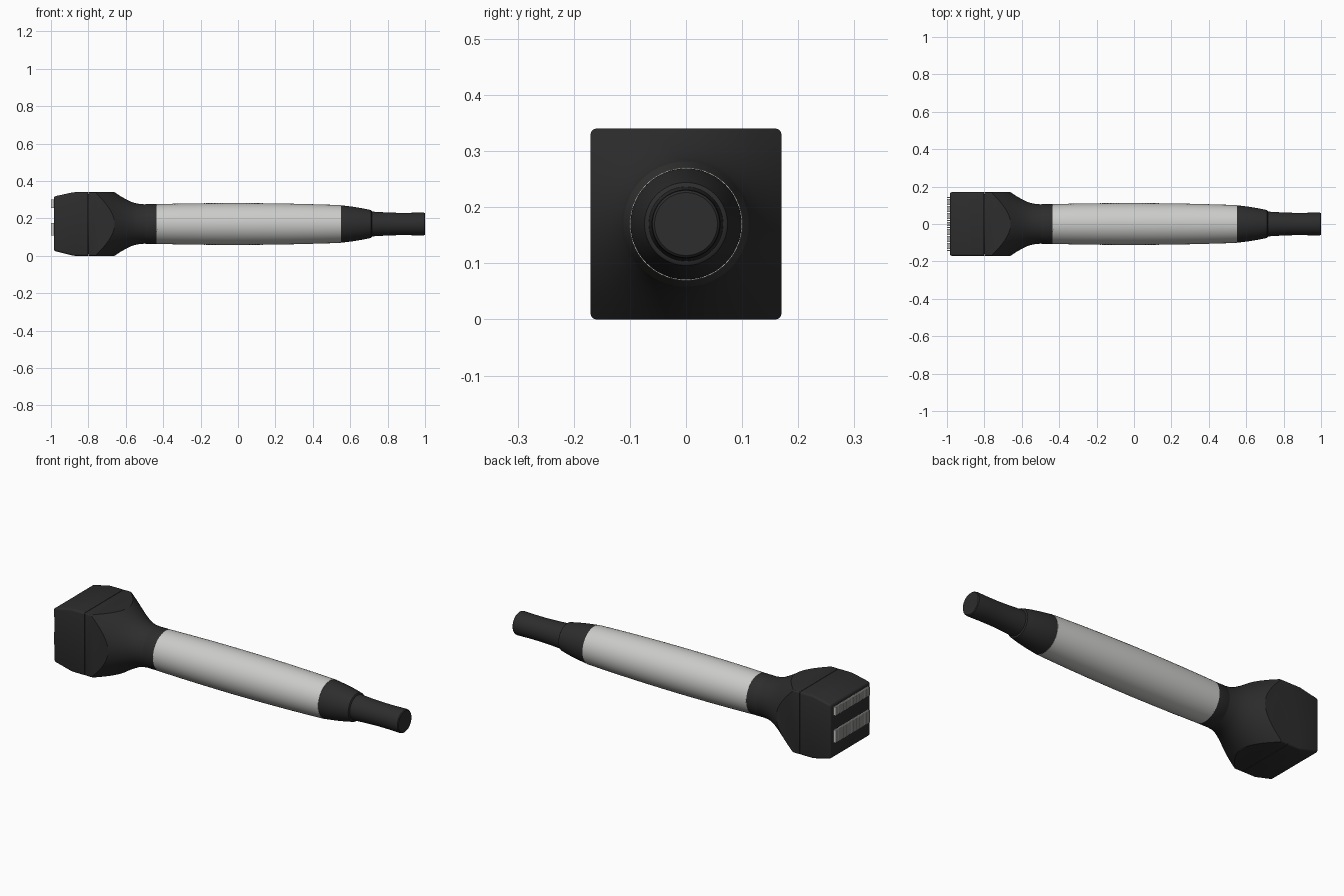
import bpy, bmesh, math
from mathutils import Matrix, Vector

if "Cube" in bpy.data.objects:
    bpy.data.objects.remove(bpy.data.objects["Cube"], do_unlink=True)

AXIS_Z = 0.17   # height of the long axis
HALF = 0.17     # half width of the square head


def material(name, rgb, rough=0.6):
    m = bpy.data.materials.new(name)
    m.use_nodes = True
    m.diffuse_color = (*rgb, 1)
    node = m.node_tree.nodes["Principled BSDF"]
    node.inputs["Base Color"].default_value = (*rgb, 1)
    node.inputs["Roughness"].default_value = rough
    return m


black = material("matte black", (0.026, 0.026, 0.026))
silver = material("light silver", (0.6, 0.6, 0.585))


def finish(name, bm, mat, smooth=None):
    bmesh.ops.recalc_face_normals(bm, faces=bm.faces)
    me = bpy.data.meshes.new(name)
    bm.to_mesh(me)
    bm.free()
    me.materials.append(mat)
    ob = bpy.data.objects.new(name, me)
    bpy.context.collection.objects.link(ob)
    if smooth:
        shade(ob, smooth)
    return ob


def shade(ob, degrees):
    bpy.ops.object.select_all(action="DESELECT")
    ob.select_set(True)
    bpy.context.view_layer.objects.active = ob
    bpy.ops.object.shade_smooth_by_angle(angle=math.radians(degrees))


def turned(name, profile, mat, sides=64, knurl=0.0):
    """Closed solid turned around the x axis from (x, radius) pairs."""
    bm = bmesh.new()
    rings = []
    for i, (x, r) in enumerate(profile):
        ring = []
        for k in range(sides):
            a = math.tau * k / sides
            rr = r + (knurl if (i + k) % 2 else -knurl)
            ring.append(bm.verts.new((x, rr * math.cos(a), AXIS_Z + rr * math.sin(a))))
        rings.append(ring)
    for a, b in zip(rings, rings[1:]):
        for k in range(sides):
            n = (k + 1) % sides
            bm.faces.new((a[k], a[n], b[n], b[k]))
    bm.faces.new(rings[0])
    bm.faces.new(rings[-1])
    return finish(name, bm, mat, 35)


def head_block(name, outline):
    """Side outline (x, height from axis) extruded across the head, edges rounded."""
    bm = bmesh.new()
    face = bm.faces.new([bm.verts.new((x, -HALF, AXIS_Z + h)) for x, h in outline])
    out = bmesh.ops.extrude_face_region(bm, geom=[face])
    moved = [g for g in out["geom"] if isinstance(g, bmesh.types.BMVert)]
    bmesh.ops.translate(bm, verts=moved, vec=(0, 2 * HALF, 0))
    bmesh.ops.recalc_face_normals(bm, faces=bm.faces)
    # round only the long edges and the working end, not the seam
    seam = max(x for x, h in outline) if name == "head_cap" else min(x for x, h in outline)
    edges = [e for e in bm.edges if not all(abs(v.co.x - seam) < 1e-4 for v in e.verts)]
    bmesh.ops.bevel(bm, geom=edges, offset=0.01, segments=3, profile=0.5, affect="EDGES")
    return finish(name, bm, black, 30)


# Square head: tapered front cap and rear block, with a hairline seam
head_block("head_cap", [(-0.985, -0.143), (-0.985, 0.147), (-0.88, HALF),
                        (-0.801, HALF), (-0.801, -HALF), (-0.88, -HALF)])
body = head_block("head_body", [(-0.799, -HALF), (-0.799, HALF),
                                (-0.45, HALF), (-0.45, -HALF)])

# Flared funnel trims the rear of the head down to the round neck
trim = turned("neck_flare_cutter", [
    (-0.9, 0.3), (-0.79, 0.258), (-0.76, 0.238), (-0.66, 0.17), (-0.63, 0.15),
    (-0.60, 0.133), (-0.57, 0.118), (-0.54, 0.109), (-0.5, 0.105), (-0.46, 0.105)], black, 96)
cut = body.modifiers.new("flare", "BOOLEAN")
cut.operation = "INTERSECT"
cut.solver = "EXACT"
cut.object = trim
bpy.context.view_layer.update()
baked = bpy.data.meshes.new_from_object(body.evaluated_get(bpy.context.evaluated_depsgraph_get()))
body.modifiers.clear()
body.data = baked
shade(body, 25)
bpy.data.objects.remove(trim, do_unlink=True)

# Core hidden behind the seam
turned("head_core", [(-0.82, 0.16), (-0.78, 0.16)], black, 32)

# Round neck collar with a shallow groove
turned("neck_collar", [(-0.51, 0.1), (-0.5, 0.1035), (-0.495, 0.106),
                       (-0.43, 0.106)], black)

# Slightly barrelled grip with a very fine knurl
steps = 120
grip = []
for i in range(steps + 1):
    x = -0.435 + 0.985 * i / steps
    t = (x + 0.02) / 0.57
    grip.append((x, 0.1115 - (0.011 if t > 0 else 0.010) * t * t))
turned("grip", grip, silver, 96, 0.0003)

# Tapered rear collar and strain relief
turned("rear_collar", [(0.545, 0.099), (0.56, 0.099), (0.61, 0.093), (0.66, 0.085),
                       (0.70, 0.077), (0.712, 0.074), (0.716, 0.068)], black)
turned("cable_sleeve", [(0.70, 0.067), (0.73, 0.0655), (0.79, 0.062), (0.85, 0.06),
                        (0.92, 0.06), (0.985, 0.0615), (0.996, 0.06), (1.0, 0.056)], black)


# Two rows of fine upright teeth on the working end
def tooth_row(name, low, high, count=24):
    bm = bmesh.new()
    for i in range(count):
        y = -0.142 + 0.284 * i / (count - 1)
        place = Matrix.Translation((-0.99, y, (low + high) / 2))
        scale = Matrix.Diagonal(Vector((0.02, 0.007, high - low, 1)))
        bmesh.ops.create_cube(bm, size=1, matrix=place @ scale)
    return finish(name, bm, silver)


tooth_row("upper_teeth", 0.255, 0.3)
tooth_row("lower_teeth", 0.108, 0.175)
